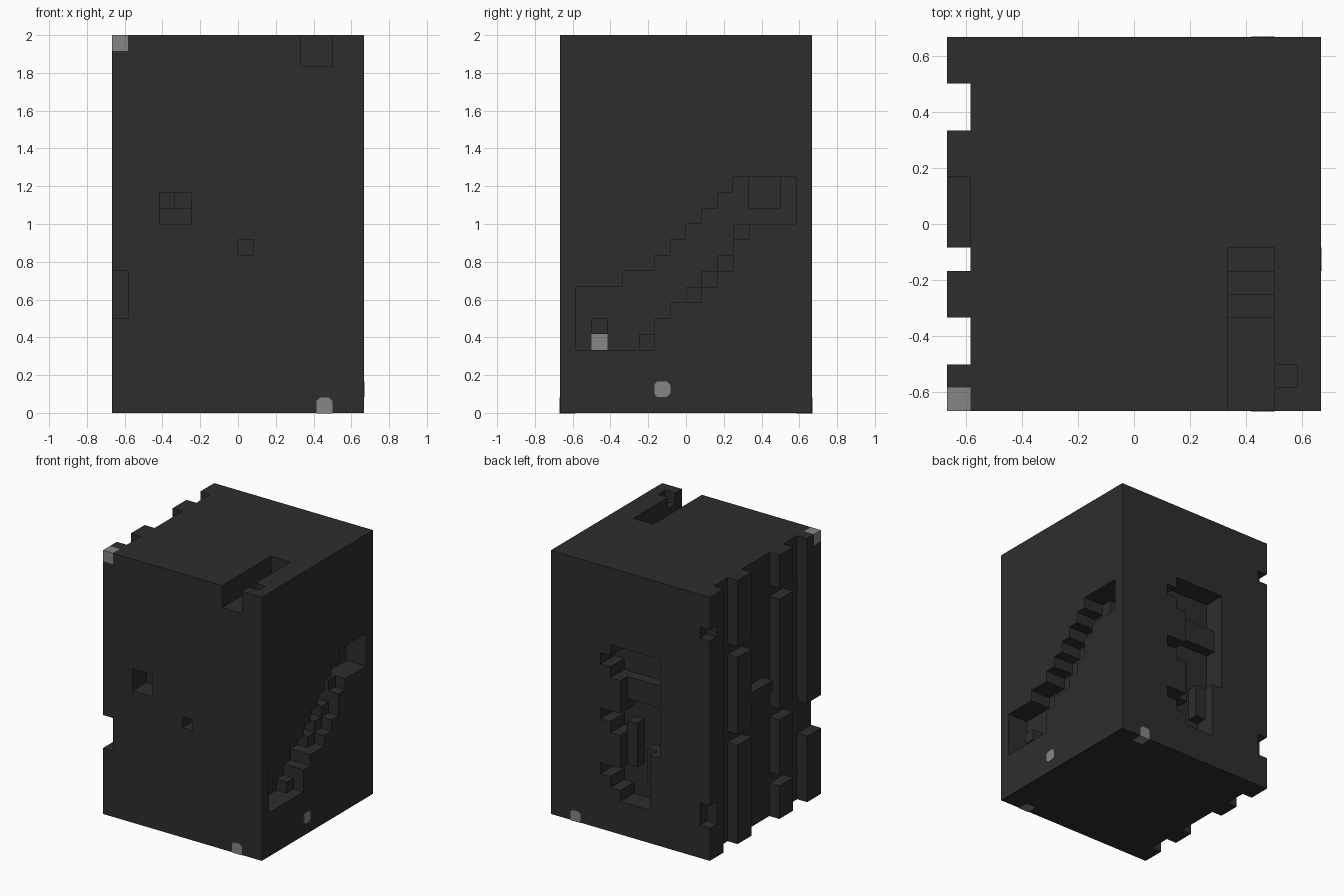
import bpy, bmesh
from mathutils import Vector

cube = bpy.data.objects.get("Cube")
if cube:
    bpy.data.objects.remove(cube)

U = 1 / 12                      # size of one block
NX, NY, NZ = 16, 16, 24


def material(name, rgb):
    m = bpy.data.materials.new(name)
    m.use_nodes = True
    m.diffuse_color = (*rgb, 1)
    m.node_tree.nodes["Principled BSDF"].inputs["Base Color"].default_value = (*rgb, 1)
    return m


charcoal = material("charcoal", (0.027, 0.027, 0.027))
light_grey = material("light grey", (0.24, 0.24, 0.24))

solid = {(x, y, z) for x in range(NX) for y in range(NY) for z in range(NZ)}


def cells(xs, ys, zs):
    # each range is given as first and last cell
    return {(x, y, z) for x in range(xs[0], xs[1] + 1)
            for y in range(ys[0], ys[1] + 1) for z in range(zs[0], zs[1] + 1)}


def carve(xs, ys, zs):
    solid.difference_update(cells(xs, ys, zs))


def fill(xs, ys, zs):
    solid.update(cells(xs, ys, zs))


# trench in the top, stepping down towards its end
carve((12, 13), (0, 6), (22, 23))
for step in range(3):
    carve((12, 13), (4 + step, 6), (21 - step, 21 - step))
carve((14, 14), (1, 1), (23, 23))

# window holes in the front
carve((3, 4), (0, 1), (12, 13))
carve((3, 3), (2, 2), (13, 13))
carve((4, 4), (2, 3), (13, 13))
carve((8, 8), (0, 1), (10, 10))

# chamber and rising staircase in the +x side
carve((14, 15), (1, 5), (4, 7))
carve((14, 15), (4, 5), (8, 8))
for y, (low, high) in enumerate([(6, 9), (7, 10), (7, 11), (8, 12), (9, 13), (11, 14)], 6):
    carve((14, 15), (y, y), (low, high))
carve((14, 15), (12, 14), (12, 14))
carve((13, 13), (12, 13), (13, 14))
for y, z in [(2, 5), (5, 4), (8, 7), (9, 8), (10, 9), (11, 11)]:
    fill((14, 14), (y, y), (z, z))

# carved relief in the back, with a ledge and pillars left standing
for x, low, high in [(5, 8, 16), (6, 3, 16), (7, 3, 16), (8, 3, 16), (9, 4, 5),
                     (9, 9, 10), (9, 14, 16), (10, 5, 5), (10, 10, 10), (10, 15, 15)]:
    carve((x, x), (14, 15), (low, high))
fill((5, 8), (14, 14), (12, 13))
fill((8, 8), (14, 14), (6, 9))
fill((6, 6), (14, 14), (5, 7))

# broken upright ribs on the -x side
for first, last in [(2, 3), (6, 9), (12, 13)]:
    carve((0, 0), (first, last), (0, NZ - 1))
fill((0, 0), (7, 9), (12, 12))
for first, last, low, high in [(15, 15, 20, 20), (15, 15, 3, 4), (10, 11, 17, 17),
                               (10, 11, 9, 9), (4, 5, 20, 20), (4, 5, 9, 9),
                               (4, 5, 3, 3), (0, 1, 6, 8)]:
    carve((0, 0), (first, last), (low, high))

# lit blocks flush with the body
lit = {(0, 0, 23), (13, 2, 4)}


def place(x, y, z):
    return Vector((x - NX / 2, y - NY / 2, z)) * U


# skin around the remaining blocks
bm = bmesh.new()
verts = {}


def corner(p):
    if p not in verts:
        verts[p] = bm.verts.new(place(*p))
    return verts[p]


for c in sorted(solid):
    for axis in range(3):
        for side in (0, 1):
            n = list(c)
            n[axis] += 2 * side - 1
            if tuple(n) in solid:
                continue
            a, b = (axis + 1) % 3, (axis + 2) % 3
            ring = []
            for da, db in [(0, 0), (1, 0), (1, 1), (0, 1)]:
                p = list(c)
                p[axis] += side
                p[a] += da
                p[b] += db
                ring.append(corner(tuple(p)))
            face = bm.faces.new(ring if side else ring[::-1])
            face.material_index = int(c in lit)
bmesh.ops.dissolve_limit(bm, angle_limit=0.01, verts=bm.verts[:], edges=bm.edges[:],
                         delimit={'MATERIAL'})
mesh = bpy.data.meshes.new("carved_block")
bm.to_mesh(mesh)
bm.free()
mesh.materials.append(charcoal)
mesh.materials.append(light_grey)
bpy.context.collection.objects.link(bpy.data.objects.new("carved_block", mesh))


# small lamps with clipped corners, barely proud of the surface
def lamp(name, cell, out):
    bm = bmesh.new()
    bmesh.ops.create_cube(bm, size=U)
    shift = place(*cell) + Vector((U, U, U)) / 2 + Vector(out) * 0.002
    bmesh.ops.translate(bm, verts=bm.verts[:], vec=shift)
    clipped = [v for v in bm.verts if v.co.z > U / 2]
    bmesh.ops.bevel(bm, geom=clipped, offset=0.016, segments=1, affect='VERTICES')
    me = bpy.data.meshes.new(name)
    bm.to_mesh(me)
    bm.free()
    me.materials.append(light_grey)
    bpy.context.collection.objects.link(bpy.data.objects.new(name, me))


lamp("front_lamp", (13, 0, 0), (0, -1, -1))
lamp("back_lamp", (13, 15, 0), (0, 1, -1))
lamp("side_lamp", (15, 6, 1), (1, 0, 0))
